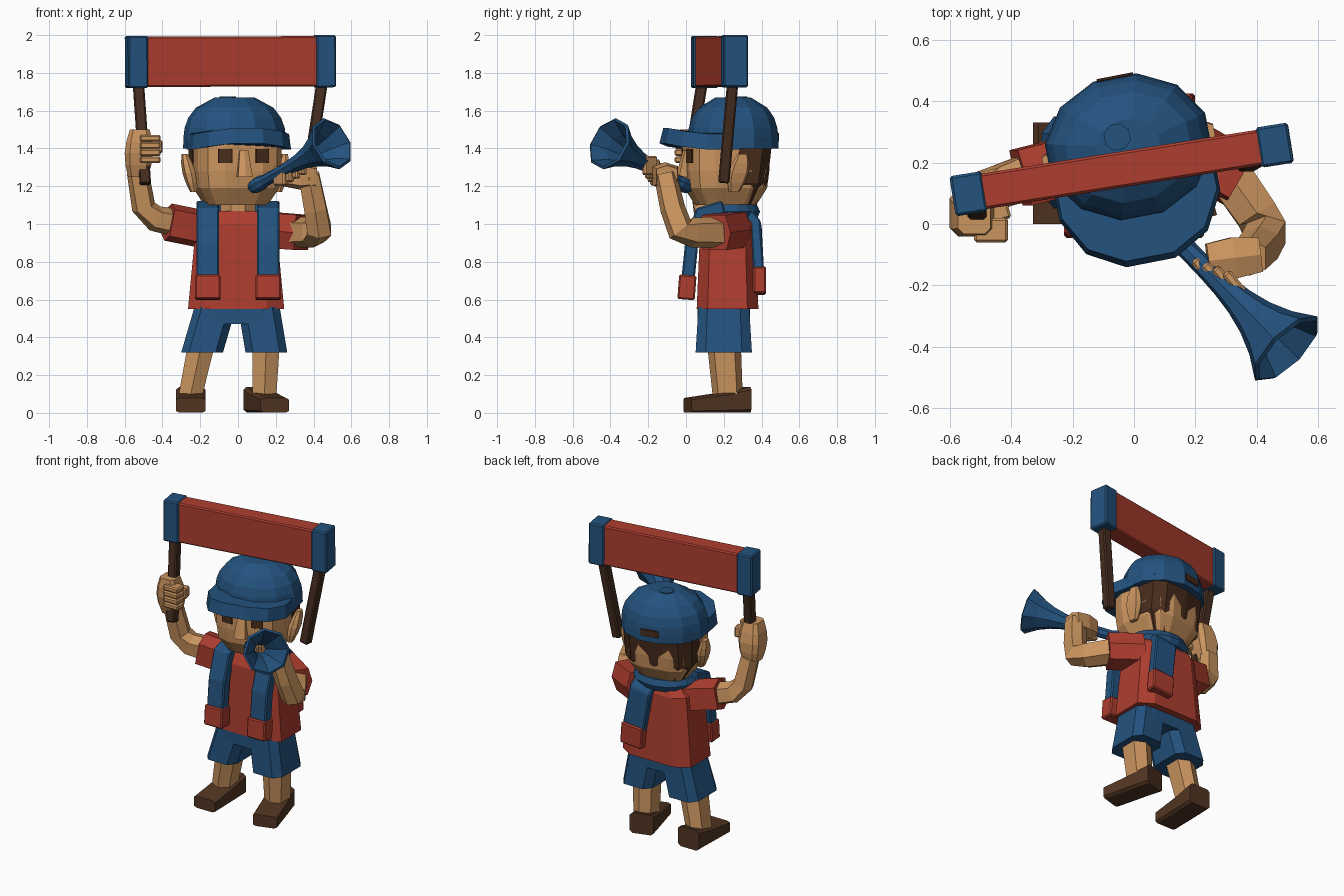
import bpy
from math import cos, sin, pi, radians, sqrt, copysign
from mathutils import Vector, Matrix

if "Cube" in bpy.data.objects:
    bpy.data.objects.remove(bpy.data.objects["Cube"])


def material(name, red, green, blue):
    mat = bpy.data.materials.new(name)
    mat.use_nodes = True
    mat.diffuse_color = (red, green, blue, 1)
    mat.node_tree.nodes["Principled BSDF"].inputs["Base Color"].default_value = mat.diffuse_color
    return mat


BLUE = material("blue cloth", .017, .085, .21)
RED = material("red cloth", .42, .047, .028)
SKIN = material("skin", .6, .3, .115)
HAIR = material("dark hair", .065, .026, .012)
SHOE = material("brown shoe", .085, .036, .016)
WOOD = material("dark wood", .06, .026, .014)
X, Y, Z = Vector((1, 0, 0)), Vector((0, 1, 0)), Vector((0, 0, 1))


def line(start, end, steps=1):
    """Evenly spaced points between two ends."""
    return [Vector(start).lerp(Vector(end), i / steps) for i in range(steps + 1)]


def sweep(name, mat, path, start, end=None, sides=8, square=.5, hint=X, tangent=None,
          place=Matrix(), swell=lambda t: 1, droop=0, capped=True):
    """Skin rings along a path, blending from the start half sizes to the end ones."""
    points = [Vector(p) for p in path]
    last = len(points) - 1
    start, end = Vector(start), Vector(end or start)
    verts, faces = [], []
    for i, point in enumerate(points):
        along = tangent or points[min(i + 1, last)] - points[max(i - 1, 0)]
        along = along.normalized()
        across = (hint - along * along.dot(hint)).normalized()
        other = along.cross(across)
        wide, deep = start.lerp(end, i / last) * swell(i / last)
        for j in range(sides):
            angle = 2 * pi * (j + .5) / sides
            u, v = (copysign(abs(f) ** square, f) for f in (cos(angle), sin(angle)))
            vert = point + across * u * wide + other * v * deep
            vert.z -= droop * vert.x ** 2
            verts.append(place @ vert)
    for i in range(last):
        low, high = i * sides, (i + 1) * sides
        for j in range(sides):
            k = (j + 1) % sides
            faces.append((low + j, low + k, high + k, high + j))
    if capped:
        faces.append(tuple(reversed(range(sides))))
        faces.append(tuple(range(last * sides, len(verts))))
    mesh = bpy.data.meshes.new(name)
    mesh.from_pydata(verts, [], faces)
    mesh.materials.append(mat)
    part = bpy.data.objects.new(name, mesh)
    bpy.context.scene.collection.objects.link(part)
    return part


def turned(centre, yaw, parent=Matrix()):
    return parent @ Matrix.Translation(centre) @ Matrix.Rotation(radians(yaw), 4, "Z")


def bar(name, mat, path, size, hint=X, place=Matrix(), bevel=.008):
    """Square-sectioned strip with soft edges."""
    part = sweep(name, mat, path, size, sides=4, square=0, hint=hint, place=place)
    modifier = part.modifiers.new("soft edges", "BEVEL")
    modifier.width, modifier.segments = bevel, 1


def block(name, mat, centre, width, depth, height, yaw=0, parent=Matrix(), bevel=.008):
    bar(name, mat, line(Z * -height / 2, Z * height / 2), (width / 2, depth / 2),
        place=turned(centre, yaw, parent), bevel=bevel)


# Shirt, neck and hips
sweep("shirt", RED, line((-.01, .22, .55), (-.01, .22, 1), steps=2), (.265, .17), (.22, .15), tangent=Z)
sweep("shirt_shoulders", RED, line((-.01, .22, 1), (0, .22, 1.07)), (.22, .15), (.15, .11), tangent=Z)
sweep("neck", SKIN, line((0, .21, 1), (0, .21, 1.14)), (.1, .1), square=1)
sweep("shorts_hips", BLUE, line((-.01, .2, .47), (-.01, .2, .58)), (.22, .145))

# Shorts legs, shins and shoes
for side, hip, hem, ankle, yaw in (("right", -.12, -.19, -.25, 0), ("left", .11, .15, .14, 16)):
    sweep(side + "_shorts_leg", BLUE, line((hip, .2, .56), (hem, .2, .32)), (.115, .14), (.115, .155),
          tangent=Z)
    sweep(side + "_shin", SKIN, line((hem, .2, .38), (ankle, .22, .1)), (.08, .09), (.07, .08),
          sides=6, square=.7, tangent=Z)
    sweep(side + "_shoe", SHOE, [(0, .13, .07), (0, 0, .055), (0, -.2, .04)], (.08, .07), (.08, .04),
          square=.3, tangent=-Y, place=turned((ankle, .2, 0), yaw))

# Head group, turned a little to its left
HEAD = turned((-.01, .21, 0), 11)
sweep("head", SKIN, line((0, 0, 1.1), (0, 0, 1.46), steps=4), (.23, .22), sides=12, square=.6,
      tangent=Z, place=HEAD, swell=lambda t: min(1, t + .7))
sweep("hair", HAIR, line((0, .06, 1.1), (0, .1, 1.45), steps=3), (.235, .14), sides=10, square=.7,
      tangent=Z, place=HEAD, swell=lambda t: min(1, t + .65))
sweep("nose", SKIN, line((0, -.23, 1.25), (0, -.21, 1.39)), (.042, .04), (.025, .02), sides=6,
      tangent=Z, place=HEAD)
for name, side in (("right", -1), ("left", 1)):
    block(name + "_eye", HAIR, (side * .1, -.214, 1.36), .076, .009, .076, yaw=side * 12,
          parent=HEAD, bevel=.002)
    sweep(name + "_ear", SKIN, line((side * .23, 0, 1.17), (side * .27, .04, 1.37), steps=4), (.03, .055),
          sides=6, tangent=Z, place=HEAD, swell=lambda t: .5 + sin(pi * t) / 2)

# Cap
sweep("cap_crown", BLUE, line((0, .04, 1.4), (0, .04, 1.67), steps=5), (.275, .24), sides=12, square=1,
      tangent=Z, place=HEAD, swell=lambda t: sqrt(1 - .85 * t ** 3))
sweep("cap_brim", BLUE, line((0, -.07, 1.43), (0, -.07, 1.51)), (.275, .28), (.265, .26), sides=12,
      square=.9, place=HEAD, droop=.5)
sweep("cap_button", BLUE, line((-.03, .08, 1.65), (-.03, .08, 1.675)), (.045, .045), square=1, place=HEAD)
block("cap_back_opening", HAIR, (0, .273, 1.46), .12, .009, .045, parent=HEAD, bevel=.002)

# Scarf: collar, two front strips and one back strip, all with red ends
arc = [radians(angle) for angle in range(-20, 201, 20)]
sweep("scarf_collar", BLUE, [(.165 * cos(a), .21 + .14 * sin(a), 1.065) for a in arc], (.042, .045),
      sides=6, square=.7, hint=Z)
for name, x in (("right", -.16), ("left", .16)):
    bar(name + "_scarf_strip", BLUE, [(x, .2, 1.09), (x, .08, 1.06), (x, .03, .9), (x, .01, .7)], (.06, .035))
    bar(name + "_scarf_end", RED, line((x, .01, .73), (x, 0, .6)), (.067, .046))
bar("scarf_back_strip", BLUE, [(.05, .3, 1.09), (.07, .37, 1), (.11, .385, .75)], (.078, .028))
bar("scarf_back_end", RED, line((.11, .39, .77), (.12, .39, .63)), (.08, .034))

# Raised right arm and fist
sweep("right_sleeve", RED, line((-.17, .2, .97), (-.37, .15, 1.01)), (.1, .1), sides=6, hint=Y)
sweep("right_arm", SKIN, [(-.3, .17, 1), (-.44, .12, 1.03), (-.5, .1, 1.09), (-.53, .07, 1.27)],
      (.08, .075), (.06, .058), sides=6, square=.7, hint=Y)
sweep("right_fist", SKIN, line((-.53, .05, 1.25), (-.52, .02, 1.5), steps=4), (.078, .078),
      tangent=Z, swell=lambda t: .7 + .3 * sin(pi * t))
for i in range(4):
    block("right_finger", SKIN, (-.465, -.02, 1.34 + .038 * i), .11, .08, .036)
block("right_thumb", SKIN, (-.44, .04, 1.41), .07, .06, .07, yaw=15)

# Bent left arm and hand on the horn
sweep("left_sleeve", RED, line((.15, .26, .97), (.34, .15, .955)), (.1, .1), sides=6, hint=Z)
sweep("left_arm", SKIN, [(.29, .19, .955), (.4, .03, .955), (.43, -.03, .97), (.41, -.07, 1.08), (.375, -.11, 1.26)],
      (.08, .085), (.06, .06), sides=6, square=.7)
sweep("left_hand", SKIN, line((.41, -.1, 1.25), (.24, -.12, 1.26), steps=2), (.06, .06), sides=6, hint=Y,
      swell=lambda t: 1 + .2 * sin(pi * t))
for i in range(4):
    block("left_finger", SKIN, Vector((.225, -.15, 1.255)) + Vector((.034, -.014, .018)) * i,
          .032, .09, .1, yaw=40)

# Horn flaring into an open bell
mouth, bell = Vector((.09, 0, 1.2)), Vector((.495, -.405, 1.425))
horn = sweep("horn", BLUE, line(mouth, bell, steps=8), (.15, .15), square=1, capped=False,
             swell=lambda t: .22 + .75 * t ** 4)
wall = horn.modifiers.new("wall", "SOLIDIFY")
wall.thickness, wall.offset = .016, -1
sweep("horn_mouthpiece", BLUE, line(mouth.lerp(bell, -.04), mouth.lerp(bell, .14), steps=3), (.043, .043),
      square=1, swell=lambda t: .7 + .3 * sin(pi * t))

# Banner with contrasting ends, and its two poles
right_end, left_end = Vector((-.59, .09, 1.858)), Vector((.51, .265, 1.862))
for name, mat, low, high, size in (("banner", RED, .08, .92, (.058, .133)),
                                   ("banner_right_end", BLUE, 0, .095, (.066, .138)),
                                   ("banner_left_end", BLUE, .905, 1, (.066, .138))):
    bar(name, mat, line(right_end.lerp(left_end, low), right_end.lerp(left_end, high)), size, hint=Y)
bar("right_pole", WOOD, line((-.49, 0, 1.21), (-.53, .09, 1.78)), (.03, .03))
bar("left_pole", WOOD, line((.365, .2, 1.22), (.45, .25, 1.78)), (.03, .03))
